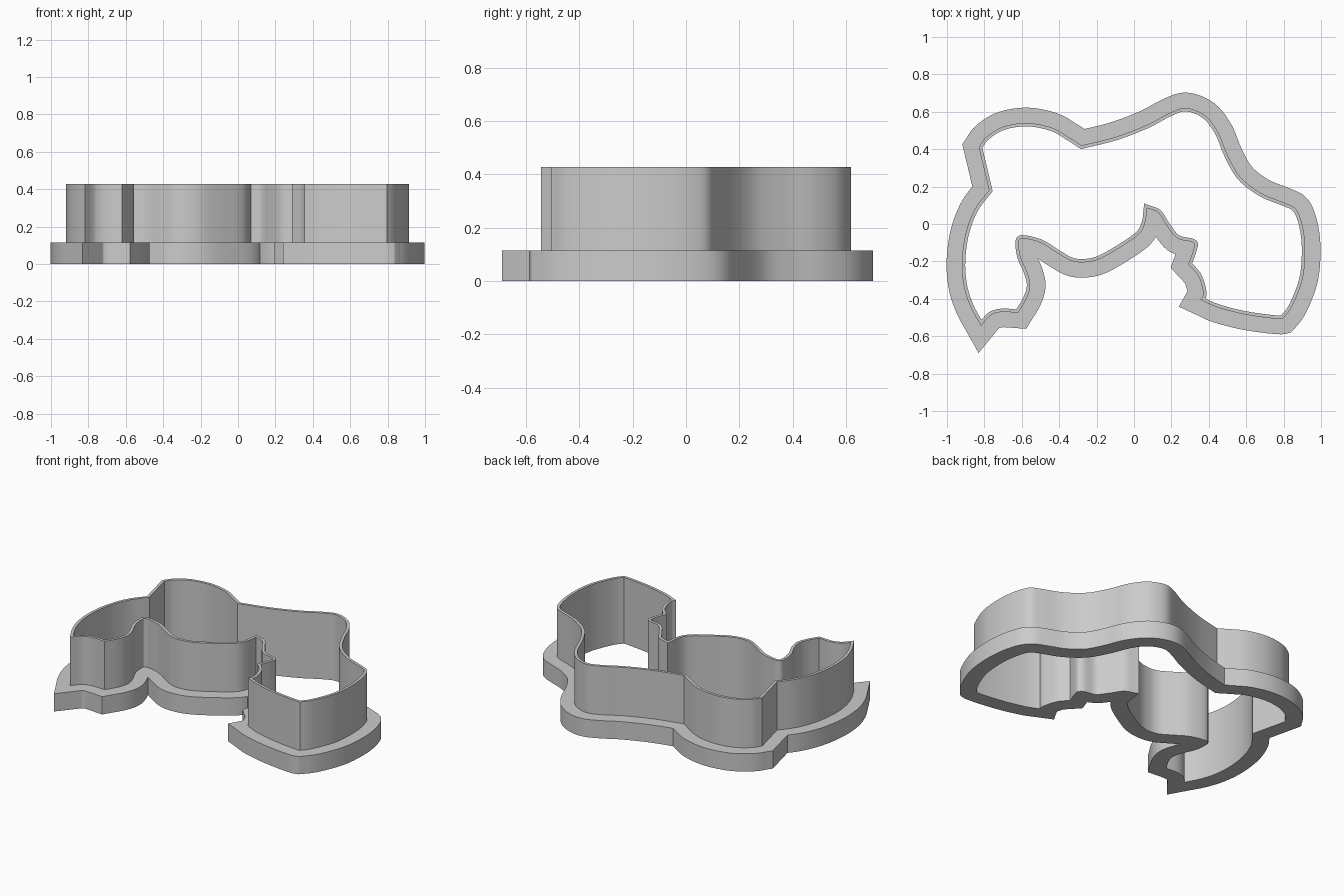
import bpy
from mathutils import Vector
from mathutils.geometry import intersect_line_line_2d

cube = bpy.data.objects.get("Cube")
if cube:
    bpy.data.objects.remove(cube, do_unlink=True)

FLANGE_TOP, WALL_TOP = 0.115, 0.427
FLANGE_WIDTH, WALL_THICKNESS = 0.082, 0.018

# Outer face of the cutting wall, clockwise; each run is a smooth curve
# and neighbouring runs meet in a sharp corner
HEAD_TOP = [(-.83, .41), (-.79, .465), (-.7, .52), (-.57, .54), (-.44, .515),
            (-.35, .465), (-.28, .42)]
BACK = [(-.28, .42), (-.1, .465), (.07, .53), (.19, .593), (.28, .62), (.38, .58),
        (.45, .49), (.5, .37), (.57, .25), (.68, .165), (.8, .115), (.86, .085),
        (.89, .03), (.91, -.06), (.915, -.17), (.9, -.3), (.85, -.43),
        (.805, -.495), (.77, -.507), (.6, -.485), (.45, -.447), (.355, -.405)]
REAR_NOTCH = [(.355, -.405), (.37, -.37), (.345, -.28), (.29, -.215)]
MIDDLE_NOTCH = [(.29, -.215), (.32, -.13), (.315, -.098), (.23, -.075), (.17, 0),
                (.13, .06), (.07, .085)]
BELLY = [(.07, .085), (.06, .01), (.03, -.05), (-.05, -.11), (-.18, -.185),
         (-.27, -.205), (-.34, -.195), (-.41, -.155), (-.5, -.1), (-.6, -.078),
         (-.615, -.11), (-.605, -.18), (-.57, -.26), (-.555, -.33),
         (-.575, -.4), (-.62, -.475)]
FOOT = [(-.62, -.475), (-.7, -.47), (-.75, -.48), (-.78, -.5), (-.818, -.545)]
FRONT = [(-.818, -.545), (-.875, -.44), (-.91, -.33), (-.92, -.2), (-.9, -.05),
         (-.85, .08), (-.775, .18)]
NECK = [(-.775, .18), (-.83, .41)]


def smooth_run(points, steps=6):
    """Catmull-Rom curve through the points, without the last point."""
    pts = [Vector(p) for p in points]
    pts = [2 * pts[0] - pts[1]] + pts + [2 * pts[-1] - pts[-2]]
    curve = []
    for a, b, c, d in zip(pts, pts[1:], pts[2:], pts[3:]):
        for k in range(steps):
            t = k / steps
            curve.append(b + (c - a) * t / 2
                         + (a - b * 5 / 2 + c * 2 - d / 2) * t * t
                         + (b * 3 - a - c * 3 + d) * t ** 3 / 2)
    return curve


def trim_loops(pts):
    """Cut off the small loops that an offset makes in tight bends."""
    i = 0
    while i < len(pts) - 2:
        last = min(i + len(pts) // 3, len(pts) - 2)
        for j in range(last, i + 1, -1):
            hit = intersect_line_line_2d(pts[i], pts[i + 1], pts[j], pts[j + 1])
            if hit:
                pts[i + 1:j + 1] = [hit]
                break
        i += 1
    return pts


def offset(pts, distance):
    """Mitred parallel outline; positive distances go outward."""
    result = []
    for before, point, after in zip(pts[-1:] + pts[:-1], pts, pts[1:] + pts[:1]):
        d1, d2 = (point - before).normalized(), (after - point).normalized()
        n1, n2 = Vector((-d1.y, d1.x)), Vector((-d2.y, d2.x))
        result.append(point + (n1 + n2) * distance / max(1 + n1.dot(n2), 0.3))
    return trim_loops(result)


def ring(name, outer, inner, bottom, top, material):
    """Solid band between two outlines."""
    curve = bpy.data.curves.new(name, 'CURVE')
    curve.dimensions = '2D'
    curve.fill_mode = 'BOTH'
    curve.extrude = (top - bottom) / 2
    for outline in (outer, inner):
        spline = curve.splines.new('POLY')
        spline.points.add(len(outline) - 1)
        for target, p in zip(spline.points, outline):
            target.co = (p.x, p.y, 0, 1)
        spline.use_cyclic_u = True
    curve.materials.append(material)
    obj = bpy.data.objects.new(name, curve)
    obj.location.z = (top + bottom) / 2
    bpy.context.collection.objects.link(obj)
    bpy.ops.object.select_all(action='DESELECT')
    obj.select_set(True)
    bpy.context.view_layer.objects.active = obj
    bpy.ops.object.convert(target='MESH')
    bpy.ops.object.shade_smooth_by_angle()
    return obj


grey = bpy.data.materials.new("plain_grey")
grey.use_nodes = True
colour = (0.6, 0.6, 0.6, 1)
grey.diffuse_color = colour
grey.node_tree.nodes["Principled BSDF"].inputs["Base Color"].default_value = colour

runs = (HEAD_TOP, BACK, REAR_NOTCH, MIDDLE_NOTCH, BELLY, FOOT, FRONT, NECK)
wall_outer = [p for run in runs for p in smooth_run(run)]
wall_inner = offset(wall_outer, -WALL_THICKNESS)
flange_outer = offset(wall_outer, FLANGE_WIDTH)

# Tall thin cutting wall on a wide base flange
ring("cutting_wall", wall_outer, wall_inner, FLANGE_TOP, WALL_TOP, grey)
ring("base_flange", flange_outer, wall_inner, 0, FLANGE_TOP, grey)
